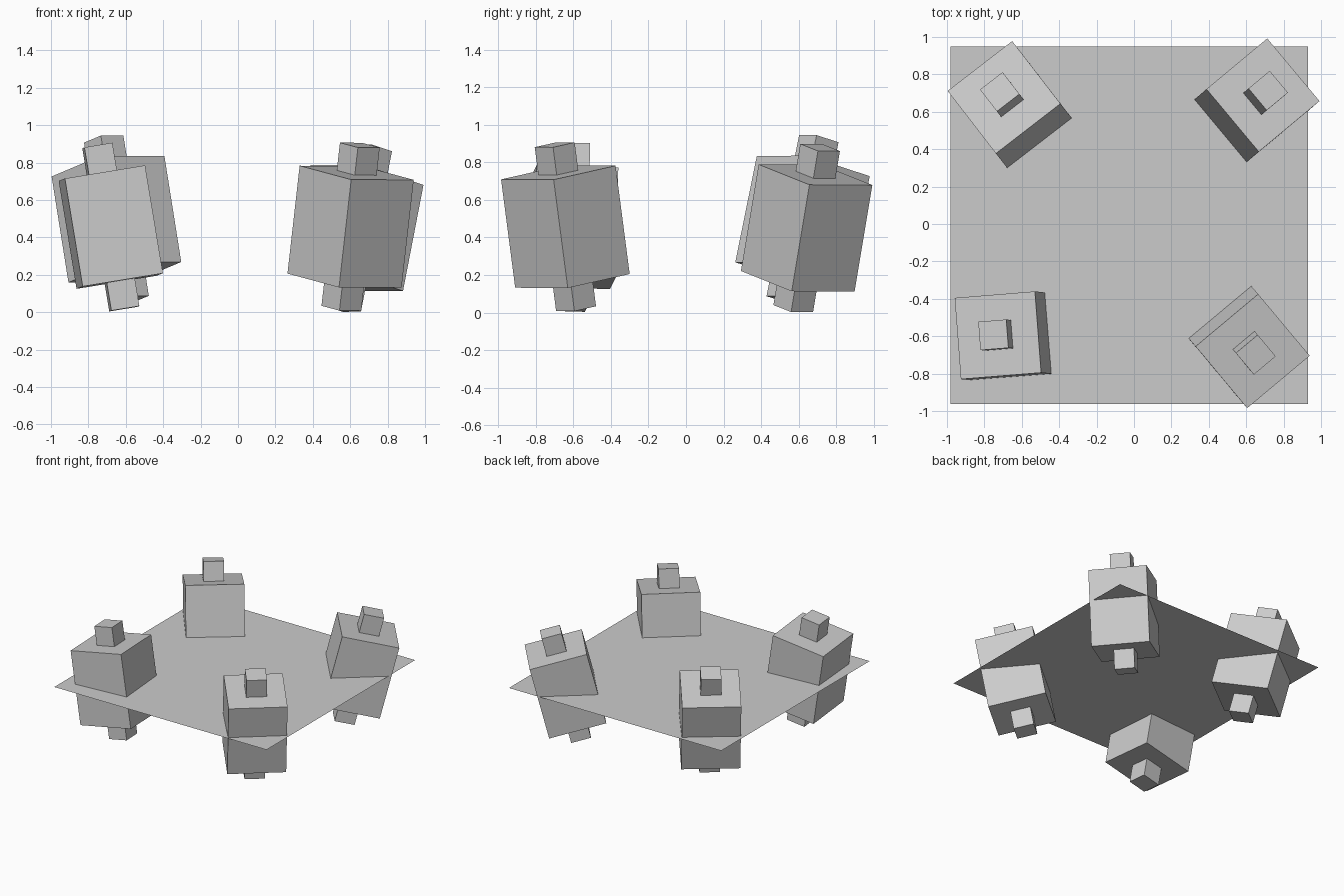
import bpy
from mathutils import Vector, Matrix

if "Cube" in bpy.data.objects:
    bpy.data.objects.remove(bpy.data.objects["Cube"])


def box(name, size, frame):
    bpy.ops.mesh.primitive_cube_add(size=1)
    ob = bpy.context.object
    ob.name = name
    ob.data.transform(Matrix.Diagonal((*size, 1)))
    ob.matrix_world = frame
    return ob


def tilted_frame(center, side, up):
    # orthonormal frame from a side direction and a leaning up direction
    z = Vector(up).normalized()
    y = z.cross(Vector(side)).normalized()
    x = y.cross(z)
    rot = Matrix((x, y, z)).transposed().to_4x4()
    return Matrix.Translation(center) @ rot


# flat square sheet passing through the blocks
bpy.ops.mesh.primitive_plane_add(size=1.91, location=(-0.025, -0.007, 0.455))
bpy.context.object.name = "sheet"

# corner blocks: position, side direction, leaning up direction
corners = {
    "front_left": ((-0.68, -0.60, 0.455), (0.43, 0.035, 0.075), (-0.095, 0.01, 0.575)),
    "front_right": ((0.602, -0.642, 0.457), (0.335, 0.28, 0.0), (0.065, -0.075, 0.575)),
    "back_left": ((-0.65, 0.62, 0.497), (0.35, 0.27, 0.0), (-0.09, 0.115, 0.567)),
    "back_right": ((0.635, 0.642, 0.45), (0.33, 0.275, -0.11), (0.11, 0.095, 0.57)),
}
for corner, (center, side, up) in corners.items():
    frame = tilted_frame(center, side, up)
    box(corner + "_block", (0.436, 0.436, 0.585), frame)
    # slim core sticking out above and below the block
    box(corner + "_core", (0.152, 0.152, 0.885), frame)
